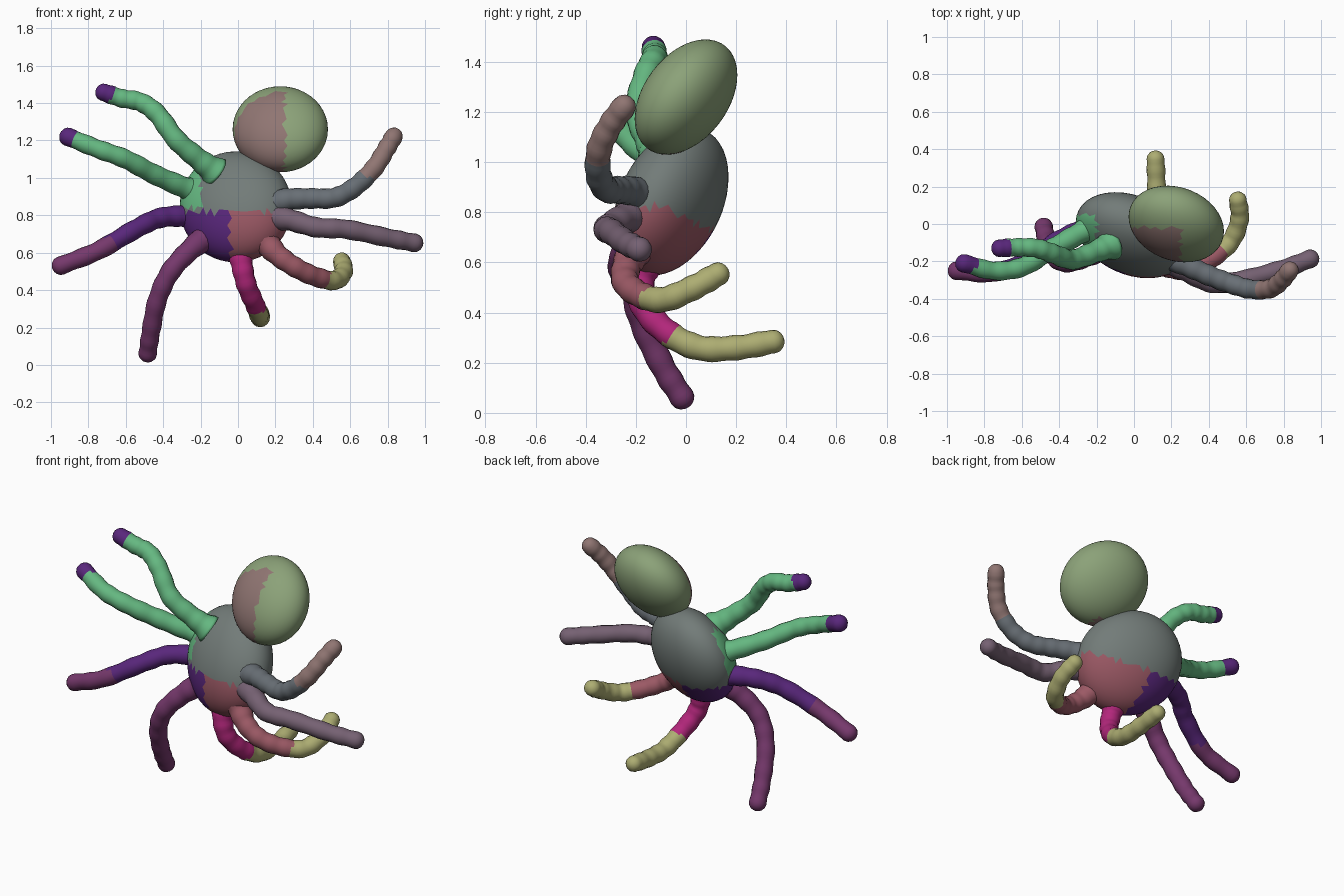
import bpy, bmesh, math
from mathutils import Vector, Matrix

if "Cube" in bpy.data.objects:
    bpy.data.objects.remove(bpy.data.objects["Cube"])

# Palette
COLORS = {
    "grey": (0.17, 0.20, 0.19), "olive": (0.26, 0.36, 0.19), "green": (0.13, 0.48, 0.22),
    "violet": (0.10, 0.02, 0.20), "plum": (0.18, 0.04, 0.15), "magenta": (0.45, 0.02, 0.20),
    "rose": (0.33, 0.10, 0.13), "slate": (0.14, 0.16, 0.18), "mauve": (0.18, 0.12, 0.17),
    "sand": (0.42, 0.42, 0.17), "dusty": (0.28, 0.18, 0.17),
}
MATS = {}
for name, rgb in COLORS.items():
    MATS[name] = bpy.data.materials.new(name)
    MATS[name].diffuse_color = (*rgb, 1)


def finish(bm, name, mats, pick):
    bmesh.ops.recalc_face_normals(bm, faces=bm.faces[:])
    for f in bm.faces:
        f.smooth = True
        f.material_index = pick(f.calc_center_median())
    me = bpy.data.meshes.new(name)
    bm.to_mesh(me)
    bm.free()
    for m in mats:
        me.materials.append(MATS[m])
    ob = bpy.data.objects.new(name, me)
    bpy.context.collection.objects.link(ob)
    return ob


def ellipsoid(name, center, half, mxy, myz, mats, pick):
    """Tilted ellipsoid with box half-sizes 'half' and lean terms mxy, myz."""
    hx, hy, hz = half
    a, b = hx, mxy / hx
    c = math.sqrt(hy * hy - b * b)
    d = myz / c
    e = math.sqrt(hz * hz - d * d)
    m = Matrix(((a, 0, 0, 0), (b, c, 0, 0), (0, d, e, 0), (0, 0, 0, 1)))
    bm = bmesh.new()
    bmesh.ops.create_icosphere(bm, subdivisions=4, radius=1)
    bmesh.ops.transform(bm, matrix=Matrix.Translation(center) @ m, verts=bm.verts)
    return finish(bm, name, mats, pick)


def spline(pts, steps=8):
    p = [2 * pts[0] - pts[1]] + pts + [2 * pts[-1] - pts[-2]]
    out = []
    for i in range(1, len(p) - 2):
        a, b, c, d = p[i - 1:i + 3]
        for k in range(steps):
            t = k / steps
            out.append(0.5 * (2 * b + (c - a) * t + (2 * a - 5 * b + 4 * c - d) * t * t
                              + (3 * b - a - 3 * c + d) * t ** 3))
    return out + [pts[-1].copy()]


def tentacle(name, coords, mats, tip_part, sides=16):
    path = spline([Vector(c) for c in coords])
    n = len(path)
    # flared root, even length
    radii = [0.048 + 0.008 * (1 - i / n) + 0.03 * math.exp(-i / 4)
             + 0.002 * math.sin(i * 1.3) for i in range(n)]
    # rounded end
    end, r = (path[-1] - path[-2]).normalized(), radii[-1]
    base = path[-1].copy()
    for ang in (25, 50, 70, 85):
        path.append(base + end * r * 0.9 * math.sin(math.radians(ang)))
        radii.append(r * math.cos(math.radians(ang)))
    bm = bmesh.new()
    rings, side = [], None
    for i, p in enumerate(path):
        t = (path[min(i + 1, len(path) - 1)] - path[max(i - 1, 0)]).normalized()
        side = t.orthogonal() if side is None else side - t * side.dot(t)
        side.normalize()
        up = t.cross(side)
        rings.append([bm.verts.new(p + radii[i] * (side * math.cos(q) + up * math.sin(q)))
                      for q in (2 * math.pi * k / sides for k in range(sides))])
    for r0, r1 in zip(rings, rings[1:]):
        for k in range(sides):
            j = (k + 1) % sides
            bm.faces.new((r0[k], r0[j], r1[j], r1[k]))
    bm.faces.new(rings[0])
    bm.faces.new(rings[-1])
    cut = int(n * (1 - tip_part))
    near = lambda c: min(range(len(path)), key=lambda i: (path[i] - c).length)
    return finish(bm, name, mats, lambda c: int(near(c) >= cut))


# Body with coloured underside
def body_zone(c):
    if c.x < -0.2 and c.z > 0.84 and c.y < 0.05:
        return 3
    if c.z > 0.82 - 0.45 * max(0, c.y + 0.1):
        return 0
    return 1 if c.x < -0.04 else 2


ellipsoid("body", (-0.012, -0.06, 0.845), (0.30, 0.23, 0.297), -0.02, 0.022,
          ["grey", "violet", "rose", "green"], body_zone)

# Head
ellipsoid("head", (0.226, 0.0, 1.26), (0.255, 0.205, 0.23), -0.01, 0.018,
          ["olive", "dusty"], lambda c: int(c.y < -0.02 and c.x < 0.25))

# Tentacles, root to tip
tentacle("upper_left_tentacle",
         [(-0.12, -0.11, 1.03), (-0.21, -0.15, 1.10), (-0.33, -0.19, 1.205), (-0.43, -0.16, 1.34),
          (-0.52, -0.13, 1.405), (-0.62, -0.125, 1.425), (-0.72, -0.13, 1.458)],
         ["green", "violet"], 0.08)
tentacle("mid_left_tentacle",
         [(-0.2, 0.0, 0.92), (-0.29, -0.05, 0.95), (-0.45, -0.14, 1.02), (-0.6, -0.23, 1.10),
          (-0.75, -0.25, 1.155), (-0.91, -0.21, 1.22)],
         ["green", "violet"], 0.07)
tentacle("lower_left_tentacle",
         [(-0.2, -0.02, 0.78), (-0.29, -0.04, 0.795), (-0.42, -0.10, 0.785), (-0.55, -0.19, 0.725),
          (-0.75, -0.26, 0.61), (-0.95, -0.25, 0.53)],
         ["violet", "plum"], 0.25)
tentacle("bottom_left_tentacle",
         [(-0.16, -0.12, 0.69), (-0.25, -0.17, 0.62), (-0.36, -0.205, 0.50), (-0.43, -0.17, 0.35),
          (-0.465, -0.09, 0.18), (-0.483, -0.015, 0.06)],
         ["plum", "plum"], 0.3)
tentacle("bottom_mid_tentacle",
         [(0.01, -0.14, 0.63), (0.02, -0.18, 0.54), (0.045, -0.17, 0.43), (0.09, -0.08, 0.325),
          (0.115, 0.05, 0.26), (0.12, 0.2, 0.26), (0.115, 0.35, 0.285)],
         ["magenta", "sand"], 0.45)
tentacle("bottom_right_tentacle",
         [(0.14, -0.19, 0.67), (0.21, -0.235, 0.59), (0.31, -0.24, 0.52), (0.42, -0.18, 0.47),
          (0.52, -0.09, 0.452), (0.565, 0.03, 0.50), (0.555, 0.13, 0.555)],
         ["rose", "sand"], 0.42)
tentacle("mid_right_tentacle",
         [(0.18, -0.19, 0.79), (0.28, -0.25, 0.775), (0.42, -0.315, 0.735), (0.58, -0.30, 0.725),
          (0.8, -0.24, 0.68), (0.945, -0.185, 0.652)],
         ["mauve", "mauve"], 0.3)
tentacle("upper_right_tentacle",
         [(0.18, -0.17, 0.86), (0.28, -0.22, 0.885), (0.4, -0.275, 0.89), (0.52, -0.32, 0.895),
          (0.63, -0.35, 0.955), (0.73, -0.345, 1.055), (0.79, -0.30, 1.15), (0.835, -0.245, 1.225)],
         ["slate", "dusty"], 0.35)

for m in bpy.data.materials:
    if m.users and not m.is_grease_pencil:
        m.use_nodes = True
        m.node_tree.nodes["Principled BSDF"].inputs["Base Color"].default_value = m.diffuse_color
